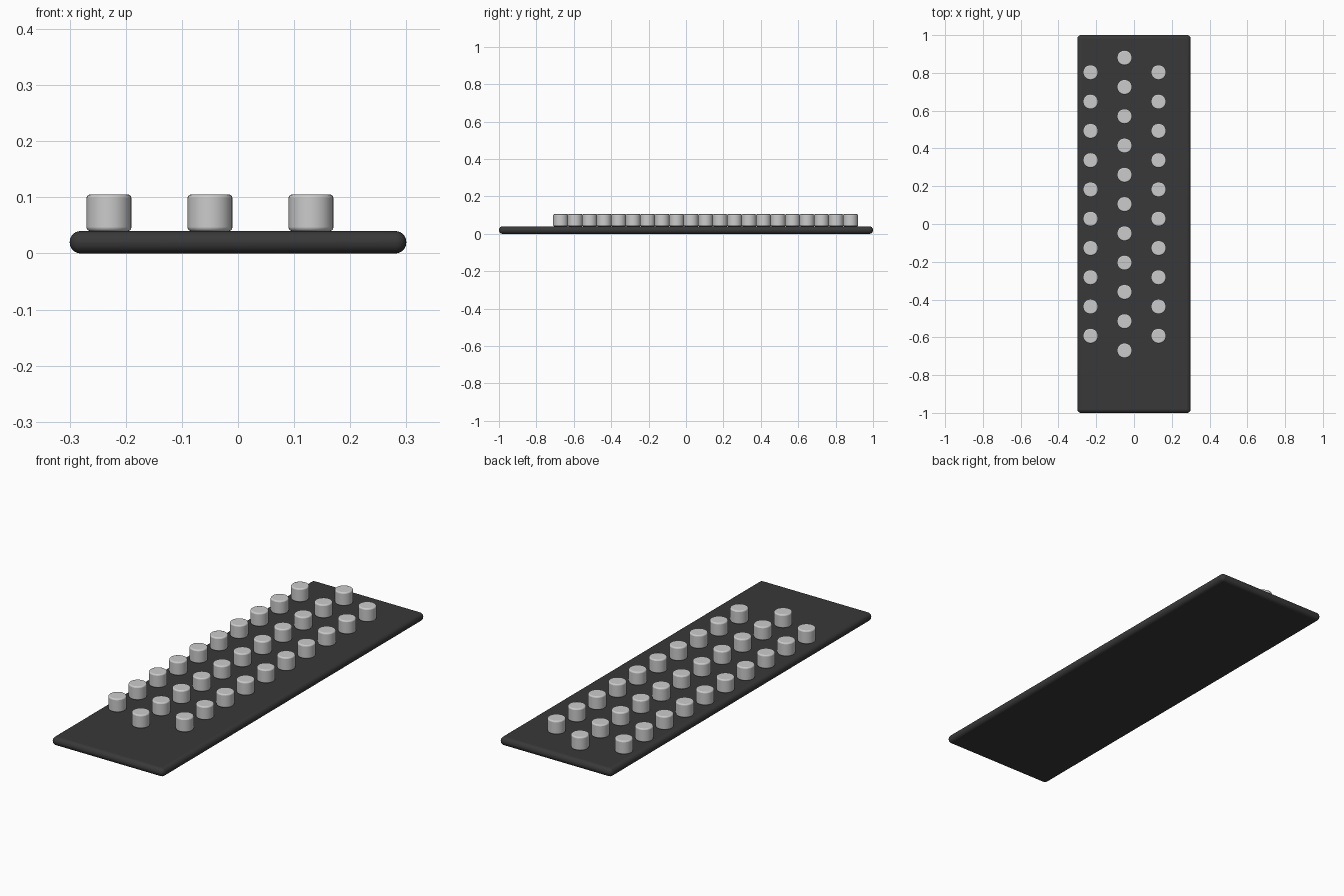
import bpy

if "Cube" in bpy.data.objects:
    bpy.data.objects.remove(bpy.data.objects["Cube"])


def finish(obj, width, segments):
    """Round the edges and shade smooth."""
    bev = obj.modifiers.new("rounded_edges", 'BEVEL')
    bev.width = width
    bev.segments = segments
    bev.limit_method = 'ANGLE'
    bpy.ops.object.shade_smooth_by_angle()


# Dark base board with fully rounded rim
dark = bpy.data.materials.new("dark_board")
dark.diffuse_color = (0.04, 0.04, 0.04, 1)
dark.use_nodes = True
dark.node_tree.nodes["Principled BSDF"].inputs["Base Color"].default_value = dark.diffuse_color
bpy.ops.mesh.primitive_cube_add(size=1, location=(0, 0, 0.02))
board = bpy.context.object
board.name = "base_board"
board.scale = (0.6, 2.0, 0.04)
bpy.ops.object.transform_apply(location=False, rotation=False, scale=True)
board.data.materials.append(dark)
finish(board, 0.0195, 6)

# One round peg, shared by all copies
R, Z0, Z1 = 0.04, 0.04, 0.105
bpy.ops.mesh.primitive_cylinder_add(vertices=32, radius=R, depth=Z1 - Z0)
peg = bpy.context.object
peg.name = "peg"
finish(peg, 0.006, 3)

# Three staggered rows of pegs: (x, first y, count)
PITCH = 0.155
rows = [(-0.23, -0.5925, 10), (-0.05, -0.67, 11), (0.13, -0.5925, 10)]
spots = [(x, y + i * PITCH) for x, y, n in rows for i in range(n)]
for k, (x, y) in enumerate(spots):
    p = peg
    if k:
        p = peg.copy()
        bpy.context.collection.objects.link(p)
    p.location = (x, y, (Z0 + Z1) / 2)
